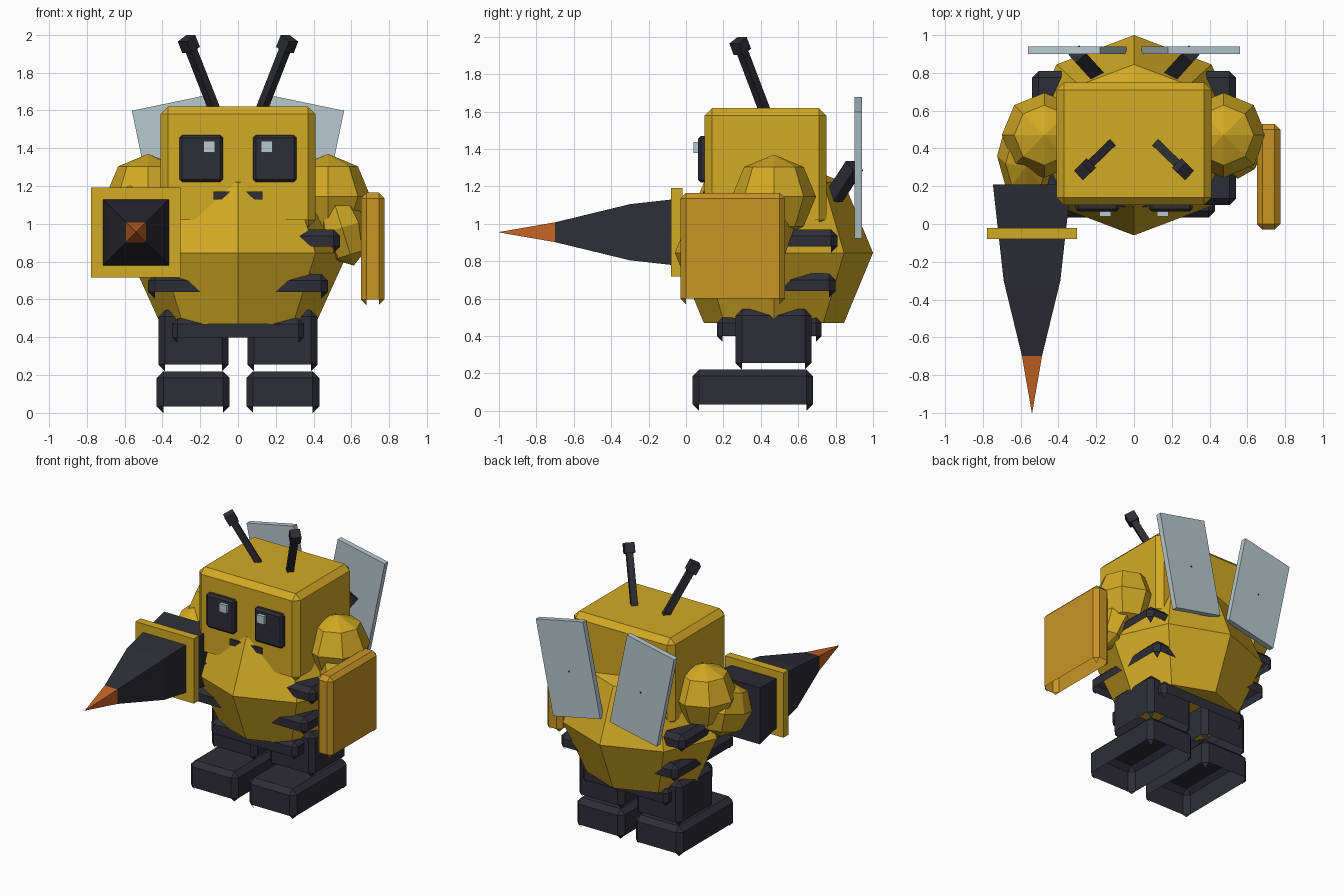
import bpy, bmesh
from mathutils import Vector, Matrix, Euler

if "Cube" in bpy.data.objects:
    bpy.data.objects.remove(bpy.data.objects["Cube"])


def material(name, rgb):
    m = bpy.data.materials.new(name)
    m.use_nodes = True
    m.diffuse_color = (*rgb, 1)
    m.node_tree.nodes["Principled BSDF"].inputs["Base Color"].default_value = (*rgb, 1)
    return m


GOLD = material("gold", (0.65, 0.40, 0.018))
AMBER = material("amber", (0.58, 0.30, 0.018))
DARK = material("charcoal", (0.027, 0.027, 0.037))
ORANGE = material("orange", (0.58, 0.13, 0.018))
PALE = material("pale_blue", (0.48, 0.58, 0.62))


def finish(name, bm, mats):
    bmesh.ops.recalc_face_normals(bm, faces=bm.faces)
    me = bpy.data.meshes.new(name)
    bm.to_mesh(me)
    bm.free()
    for m in mats:
        me.materials.append(m)
    ob = bpy.data.objects.new(name, me)
    bpy.context.collection.objects.link(ob)
    return ob


def box(name, x, y, z, mat, bevel=0.0, open_bottom=False):
    """Box from its three (low, high) ranges, with chamfered edges."""
    bm = bmesh.new()
    bmesh.ops.create_cube(bm, size=1)
    for v in bm.verts:
        v.co = Vector([(a + b) / 2 + c * (b - a) for (a, b), c in zip((x, y, z), v.co)])
    if bevel:
        bmesh.ops.bevel(bm, geom=bm.edges[:], offset=bevel, segments=1,
                        profile=0.5, affect='EDGES')
    bm.normal_update()
    if open_bottom:  # keeps only the small corner triangles underneath
        low = [f for f in bm.faces if f.normal.z < -0.65]
        bmesh.ops.delete(bm, geom=low, context='FACES')
    return finish(name, bm, [mat])


def ball(name, centre, radii, mat, tilt=(0, 0, 0), flat_bottom=False):
    """Eight-sided faceted ball."""
    bm = bmesh.new()
    bmesh.ops.create_uvsphere(bm, u_segments=8, v_segments=4, radius=1)
    if flat_bottom:
        for v in bm.verts:
            v.co.z = max(v.co.z, -0.7071)
    bm.transform(Matrix.LocRotScale(Vector(centre), Euler(tilt), Vector(radii)))
    return finish(name, bm, [mat])


def slab(name, centre, size, rot, mat):
    """Plain box turned by a rotation."""
    bm = bmesh.new()
    bmesh.ops.create_cube(bm, size=1)
    bm.transform(Matrix.LocRotScale(Vector(centre), rot, Vector(size)))
    return finish(name, bm, [mat])


def rod(name, a, b, width, mat):
    a, b = Vector(a), Vector(b)
    rot = (b - a).to_track_quat('Z', 'Y')
    slab(name, (a + b) / 2, (width, width, (b - a).length), rot, mat)
    return rot


def span(s, a, b):
    return tuple(sorted((s * a, s * b)))


# Torso, head and hips
ball("body", (0, 0.47, 0.845), (0.58, 0.53, 0.53), GOLD, flat_bottom=True)
box("head", (-0.41, 0.41), (0.10, 0.75), (0.98, 1.62), GOLD, 0.04, True)
box("hips", (-0.35, 0.35), (0.165, 0.725), (0.37, 0.5), DARK, 0.03, True)

# Stripes and mouth show only where they break through the body
box("upper_stripe", (-0.54, 0.54), (0.10, 0.81), (0.845, 0.97), DARK, 0.035, True)
box("lower_stripe", (-0.475, 0.475), (0.10, 0.80), (0.605, 0.735), DARK, 0.035, True)
box("mouth", (-0.13, 0.13), (0.09, 0.2), (1.128, 1.172), DARK)

# Paired parts
for side, s in (("left", 1), ("right", -1)):
    box(side + "_foot", span(s, 0.045, 0.43), (0.035, 0.68), (0, 0.22), DARK, 0.035, True)
    box(side + "_leg", span(s, 0.05, 0.42), (0.265, 0.67), (0.22, 0.545), DARK, 0.035, True)
    box(side + "_eye", span(s, 0.08, 0.31), (0.065, 0.14), (1.22, 1.47), DARK, 0.015)
    box(side + "_eye_glint", span(s, 0.122, 0.182), (0.04, 0.08), (1.378, 1.438), PALE)
    ball(side + "_shoulder", (s * 0.475, 0.47, 1.145), (0.225, 0.225, 0.225), GOLD)
    tip = (s * 0.26, 0.29, 1.95)
    rot = rod(side + "_antenna", (s * 0.115, 0.43, 1.58), tip, 0.045, DARK)
    slab(side + "_antenna_knob", tip, (0.07, 0.07, 0.07), rot, DARK)
    rod(side + "_wing_mount", (s * 0.2, 0.79, 1.14), (s * 0.3, 0.9, 1.31), 0.075, DARK)
    slab(side + "_wing", (s * 0.3, 0.92, 1.30), (0.39, 0.04, 0.69),
         Euler((0, s * 0.205, 0)), PALE)

# Forearms and shield
ball("left_forearm", (0.55, 0.41, 0.98), (0.13, 0.17, 0.21), GOLD, (0, -0.3, 0))
ball("right_forearm", (-0.57, 0.36, 1.02), (0.155, 0.24, 0.19), GOLD, (0.3, 0, 0))
box("shield", (0.65, 0.775), (-0.03, 0.53), (0.57, 1.165), AMBER, 0.03, True)

# Lance: square sections tapering to a point
bm = bmesh.new()
rings = []
for y, r in ((0.21, 0.207), (-0.3, 0.15), (-0.7, 0.053), (-1.0, 0.001)):
    rings.append([bm.verts.new((-0.54 + i * r, y, 0.955 + k * r))
                  for i, k in ((-1, -1), (1, -1), (1, 1), (-1, 1))])
bm.faces.new(rings[0])
bm.faces.new(rings[-1])
for a, b in zip(rings, rings[1:]):
    for i in range(4):
        j = (i + 1) % 4
        bm.faces.new((a[i], a[j], b[j], b[i]))
for f in bm.faces:
    f.material_index = int(f.calc_center_median().y < -0.7)
finish("lance", bm, [DARK, ORANGE])
box("lance_guard", (-0.777, -0.303), (-0.08, -0.02), (0.717, 1.192), GOLD)
